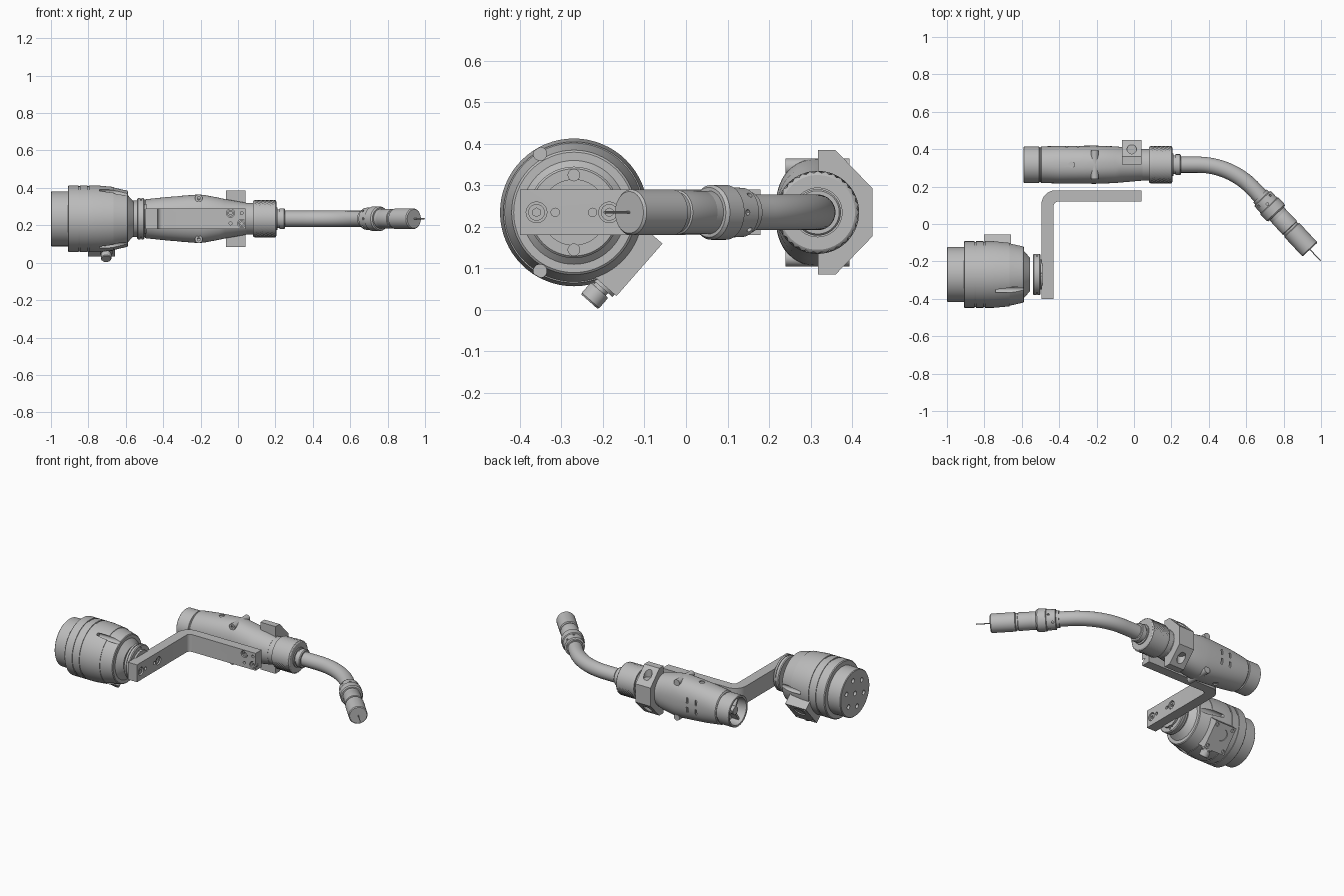
import bpy, bmesh, math
from mathutils import Matrix, Vector

if "Cube" in bpy.data.objects:
    bpy.data.objects.remove(bpy.data.objects["Cube"], do_unlink=True)

grey = bpy.data.materials.new("machined grey")
grey.use_nodes = True
grey.diffuse_color = (0.5, 0.5, 0.5, 1)
grey.node_tree.nodes["Principled BSDF"].inputs["Base Color"].default_value = grey.diffuse_color

Z = 0.235                              # height of every main axis
COUPLING = Vector((0, -0.27, Z))
TORCH = Vector((0, 0.317, Z))
X, Y, UP = Vector((1, 0, 0)), Vector((0, 1, 0)), Vector((0, 0, 1))


def frame(origin, direction):
    rot = Vector(direction).to_track_quat('Z', 'Y').to_matrix().to_4x4()
    return Matrix.Translation(origin) @ rot


def finish(name, bm, cutter=None):
    bmesh.ops.recalc_face_normals(bm, faces=bm.faces)
    mesh = bpy.data.meshes.new(name)
    bm.to_mesh(mesh)
    bm.free()
    mesh.materials.append(grey)
    ob = bpy.data.objects.new(name, mesh)
    bpy.context.collection.objects.link(ob)
    if cutter:                         # cut, bake the result, drop the cutter
        tool = finish(name + " cutter", cutter)
        tool.hide_render = True
        mod = ob.modifiers.new("cut", 'BOOLEAN')
        mod.operation, mod.solver, mod.object = 'DIFFERENCE', 'EXACT', tool
        graph = bpy.context.evaluated_depsgraph_get()
        baked = bpy.data.meshes.new_from_object(ob.evaluated_get(graph))
        ob.modifiers.clear()
        ob.data = baked
        bpy.data.objects.remove(tool, do_unlink=True)
    bpy.ops.object.select_all(action='DESELECT')
    ob.select_set(True)
    bpy.context.view_layer.objects.active = ob
    bpy.ops.object.shade_smooth_by_angle(angle=math.radians(30))
    return ob


def rod(bm, start, direction, radius, length, segs=24):
    mat = frame(Vector(start) + Vector(direction).normalized() * length / 2, direction)
    bmesh.ops.create_cone(bm, cap_ends=True, segments=segs, radius1=radius,
                          radius2=radius, depth=length, matrix=mat)


def box(bm, center, size, rot=Matrix.Identity(4)):
    mat = Matrix.Translation(center) @ rot @ Matrix.Diagonal((*size, 1))
    bmesh.ops.create_cube(bm, size=1, matrix=mat)


def skin(bm, loops):
    rings = [[bm.verts.new(p) for p in loop] for loop in loops]
    for a, b in zip(rings, rings[1:]):
        for i in range(len(a)):
            j = (i + 1) % len(a)
            bm.faces.new((a[i], a[j], b[j], b[i]))
    bm.faces.new(rings[0])
    bm.faces.new(rings[-1])


def circle(mat, s, r, segs=64, knurl=None):
    pts = []
    for i in range(segs):
        a = math.tau * i / segs
        q = r - (0.005 if knurl is not None and (i + knurl) % 2 else 0)
        pts.append(mat @ Vector((q * math.cos(a), q * math.sin(a), s)))
    return pts


def lathe(name, origin, direction, profile, cutter=None):
    bm, mat = bmesh.new(), frame(origin, direction)
    skin(bm, [circle(mat, s, r) for s, r in profile])
    return finish(name, bm, cutter)


def prism(name, points, offset, cutter=None):
    bm = bmesh.new()
    skin(bm, [points, [p + offset for p in points]])
    return finish(name, bm, cutter)


def radial(angle, r):
    return Vector((0, r * math.cos(angle), r * math.sin(angle)))


# Mounting coupling: stepped drum with grooves, counterbores and pin holes
cut = bmesh.new()
for k in range(3):
    rod(cut, COUPLING + radial(k * math.tau / 3, 0.163) - X * 0.74, X, 0.016, 0.3)
for k in range(6):
    rod(cut, COUPLING + radial(k * math.tau / 6 + 0.3, 0.09) - X * 1.02, X, 0.014, 0.05)
rod(cut, COUPLING - X * 1.02, X, 0.014, 0.05)
profile = [(-1, 0.143), (-0.996, 0.147), (-0.91, 0.147), (-0.91, 0.173), (-0.905, 0.178)]
for g in (-0.85, -0.80):
    profile += [(g - 0.004, 0.178), (g - 0.004, 0.174), (g + 0.004, 0.174), (g + 0.004, 0.178)]
profile += [(-0.75, 0.178), (-0.665, 0.17), (-0.665, 0.167), (-0.592, 0.15),
            (-0.588, 0.145), (-0.588, 0.125), (-0.555, 0.088)]
lathe("coupling drum", COUPLING, X, profile, cut)

# Flange between coupling and bracket, with screw sockets top and bottom
cut = bmesh.new()
for s in (-1, 1):
    rod(cut, COUPLING + UP * s * 0.09 - X * 0.505, X, 0.014, 0.05)
lathe("coupling flange", COUPLING, X,
      [(-0.54, 0.105), (-0.535, 0.11), (-0.522, 0.11), (-0.522, 0.106), (-0.516, 0.106),
       (-0.516, 0.11), (-0.505, 0.11), (-0.5, 0.105), (-0.5, 0.08), (-0.488, 0.08)], cut)
bm = bmesh.new()
for s in (-1, 1):
    rod(bm, COUPLING + UP * s * 0.09 - X * 0.51, X, 0.01, 0.007)
finish("flange screws", bm)

# Side connector block and its air fitting
turn = Matrix.Rotation(-0.72, 4, 'X')
out, down = turn @ Y, -(turn @ UP)
mid = COUPLING - X * 0.73
bm, cut = bmesh.new(), bmesh.new()
box(bm, mid + out * 0.155, (0.145, 0.11, 0.168), turn)
rod(cut, mid + out * 0.204 - down * 0.02, out, 0.036, 0.03)
for sx in (-1, 1):
    for st in (-1, 1):
        rod(cut, mid + out * 0.2 + X * sx * 0.055 + down * st * 0.065, out, 0.01, 0.03)
finish("connector block", bm, cut)
lathe("air fitting", mid + X * 0.025 + out * 0.17, down,
      [(0.06, 0.034), (0.092, 0.034), (0.092, 0.02), (0.1, 0.02), (0.1, 0.026),
       (0.103, 0.028), (0.133, 0.028), (0.137, 0.025)])

# Bent bracket with counterbored screws
def arc(cx, cy, r):
    angles = [math.pi / 2 * (1 + i / 8) for i in range(9)]
    return [Vector((cx + r * math.cos(a), cy + r * math.sin(a), Z - 0.055)) for a in angles]


low = Z - 0.055
outline = arc(-0.42, 0.105, 0.075)
outline += [Vector((-0.495, -0.4, low)), Vector((-0.43, -0.4, low))]
outline += arc(-0.405, 0.095, 0.025)[::-1]
outline += [Vector((0.04, 0.12, low)), Vector((0.04, 0.18, low))]
cut, heads = bmesh.new(), bmesh.new()
sockets = [(Vector((-0.43, y, Z)), -X, 0.025) for y in (-0.36, -0.185)]
sockets += [(Vector((-0.04, 0.12, 0.265)), Y, 0.022), (Vector((0.02, 0.12, 0.21)), Y, 0.022)]
pins = [(Vector((-0.43, y, Z)), -X, 0.01) for y in (-0.315, -0.225)]
pins += [(Vector((-0.04, 0.12, 0.21)), Y, 0.008), (Vector((0.02, 0.12, 0.265)), Y, 0.008)]
for p, d, r in sockets + pins:
    rod(cut, p - d * 0.01, d, r, 0.035)
head_cut = bmesh.new()
for p, d, r in sockets:
    rod(heads, p + d * 0.006, d, r * 0.8, 0.025)
    rod(head_cut, p - d * 0.01, d, r * 0.42, 0.028, 6)
prism("bracket", outline, UP * 0.11, cut)
finish("bracket screws", heads, head_cut)

# Split eight-sided clamp
corner = [(0.045, 0.15), (0.134, 0.058)]
quads = [(1, 1, 1), (1, -1, -1), (-1, -1, 1), (-1, 1, -1)]
octagon = [Vector((-0.065, 0.315 + sy * a, Z + sz * b))
           for sy, sz, order in quads for a, b in corner[::order]]
cut = bmesh.new()
box(cut, (-0.012, 0.315, Z), (0.2, 0.006, 0.4))
for s in (-1, 1):
    rod(cut, (-0.012, 0.4, Z + s * 0.085), UP * s, 0.025, 0.1)
    rod(cut, (-0.012, 0.17, Z + s * 0.125), Y, 0.011, 0.12)
    rod(cut, (-0.012, 0.235, Z + s * 0.085), UP * s, 0.013, 0.1)
prism("clamp", octagon, X * 0.106, cut)

# Handle: rounded body that swells towards the middle
def oval(x, hy, hz, n=2.3, segs=64):
    pts = []
    for i in range(segs):
        a = math.tau * i / segs
        c, s = math.cos(a), math.sin(a)
        pts.append(TORCH + Vector((x, math.copysign(abs(c) ** (2 / n), c) * hy,
                                   math.copysign(abs(s) ** (2 / n), s) * hz)))
    return pts


bm, cut = bmesh.new(), bmesh.new()
skin(bm, [oval(-0.5, 0.094, 0.096, 2), oval(-0.495, 0.098, 0.104, 2), oval(-0.4, 0.1, 0.114),
          oval(-0.3, 0.101, 0.123), oval(-0.21, 0.102, 0.13), oval(-0.18, 0.101, 0.127),
          oval(-0.1, 0.098, 0.112), oval(-0.07, 0.095, 0.105, 2), oval(0.045, 0.085, 0.085, 2)])
for s in (-1, 1):
    rod(cut, TORCH + Vector((-0.335, 0, s * 0.112)), UP * s, 0.018, 0.05, 6)
    for x in (-0.36, -0.3):
        box(cut, TORCH + Vector((x, 0.1, s * 0.03)), (0.012, 0.02, 0.035))
finish("handle", bm, cut)
bm, cut = bmesh.new(), bmesh.new()
for s in (-1, 1):
    p = TORCH + Vector((-0.21, -0.077, s * 0.11))
    rod(bm, p, Y, 0.02, 0.154)
    rod(cut, p - Y * 0.01, Y, 0.009, 0.02, 6)
finish("handle screws", bm, cut)

# Open rear sleeve with cable socket
lathe("rear sleeve", TORCH, X,
      [(-0.52, 0.04), (-0.52, 0.08), (-0.588, 0.084), (-0.59, 0.094), (-0.587, 0.097),
       (-0.508, 0.097), (-0.505, 0.092), (-0.49, 0.092)])
bm = bmesh.new()
rod(bm, TORCH - X * 0.57, X, 0.025, 0.06)
for k in range(3):
    a = k * math.tau / 3
    box(bm, TORCH - X * 0.54 + radial(a, 0.055), (0.05, 0.06, 0.012), Matrix.Rotation(a, 4, 'X'))
finish("cable socket", bm)

# Knurled nut and neck collar
bm, mat = bmesh.new(), frame(TORCH, X)
loops = [circle(mat, s, r) for s, r in [(0.04, 0.084), (0.08, 0.084), (0.08, 0.094), (0.085, 0.097)]]
loops += [circle(mat, 0.09 + i * 0.011, 0.1, knurl=i % 2) for i in range(11)]
loops += [circle(mat, s, r) for s, r in [(0.203, 0.095), (0.206, 0.09), (0.206, 0.06)]]
skin(bm, loops)
finish("knurled nut", bm)
lathe("neck collar", TORCH, X,
      [(0.2, 0.06), (0.212, 0.06), (0.212, 0.05), (0.222, 0.05), (0.222, 0.056),
       (0.245, 0.056), (0.25, 0.052), (0.25, 0.04)])

# Swan neck: straight tube, then an arc down to the nozzle line
BEND, RADIUS = math.radians(47), 0.41
path = [TORCH + X * 0.19]
for i in range(21):
    a = BEND * i / 20
    path.append(TORCH + Vector((0.34 + RADIUS * math.sin(a), RADIUS * (math.cos(a) - 1), 0)))
aim = Vector((math.cos(BEND), -math.sin(BEND), 0))
elbow = path[-1].copy()
path.append(elbow + aim * 0.1)
side = [Vector((0, 0, 1))] * len(path)
bm, loops = bmesh.new(), []
for i, p in enumerate(path):
    t = (path[min(i + 1, len(path) - 1)] - path[max(i - 1, 0)]).normalized()
    loops.append(circle(frame(p, t), 0, 0.043, 40))
skin(bm, loops)
finish("swan neck", bm)

# Nozzle holder with vent holes, then nozzle and wire
cut = bmesh.new()
across = aim.cross(UP)
for k in range(8):
    a = math.tau * k / 8
    d = across * math.cos(a) + UP * math.sin(a)
    rod(cut, elbow + aim * (0.085 if k % 2 else 0.108) + d * 0.05, d, 0.007, 0.04, 12)
lathe("nozzle holder", elbow, aim,
      [(0.05, 0.042), (0.05, 0.05), (0.066, 0.05), (0.07, 0.059), (0.12, 0.061),
       (0.124, 0.066), (0.172, 0.066), (0.18, 0.06), (0.18, 0.052), (0.2, 0.052)], cut)
lathe("nozzle", elbow, aim,
      [(0.19, 0.048), (0.2, 0.052), (0.282, 0.053), (0.285, 0.049), (0.296, 0.049),
       (0.3, 0.055), (0.436, 0.055), (0.442, 0.05)])
bm = bmesh.new()
rod(bm, elbow + aim * 0.43, aim, 0.003, 0.094, 10)
finish("wire", bm)
